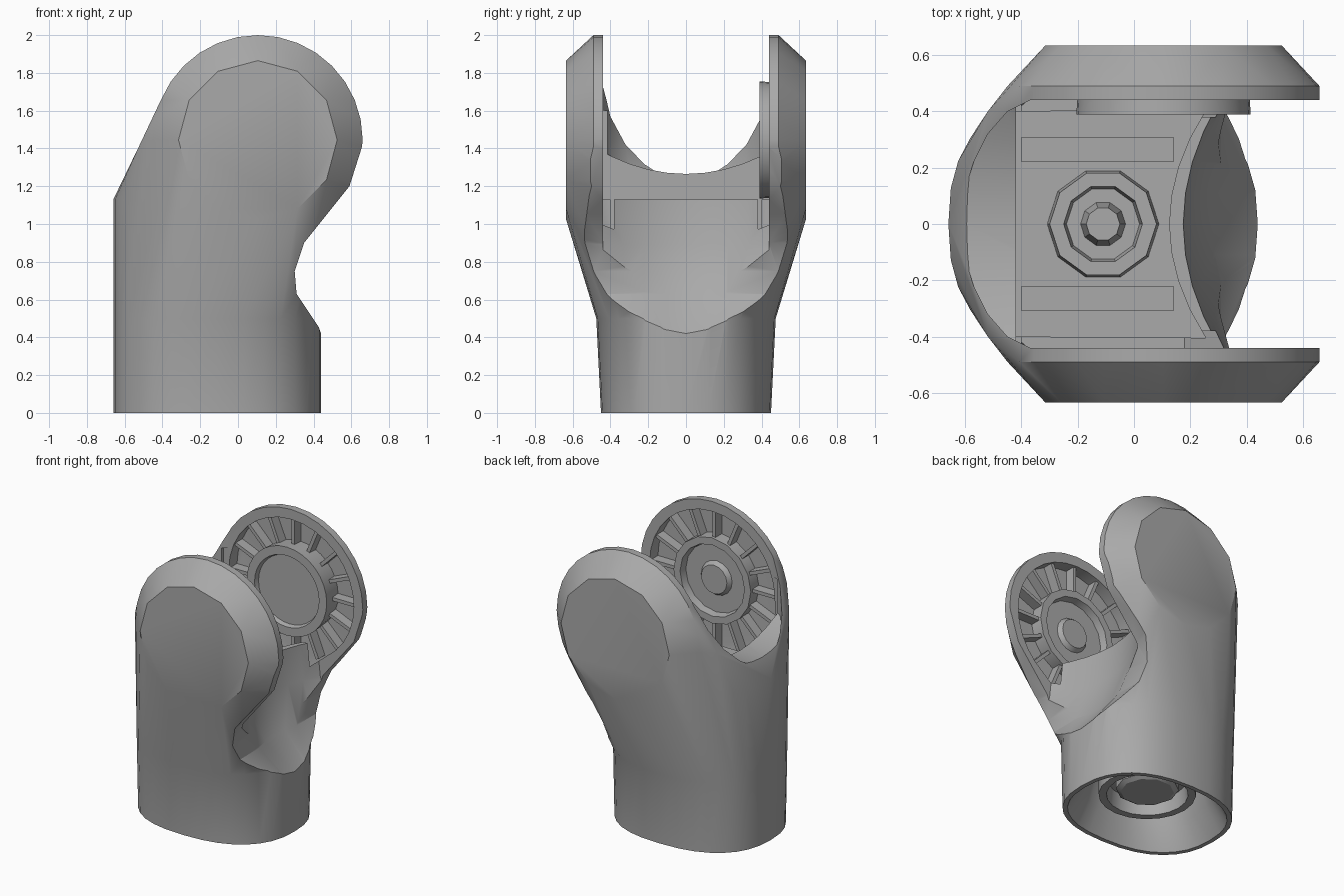
import bpy, bmesh
from math import cos, sin, pi, copysign
from mathutils import Vector

cube = bpy.data.objects.get("Cube")
if cube:
    bpy.data.objects.remove(cube, do_unlink=True)

grey = bpy.data.materials.new("satin_grey")
grey.use_nodes = True
grey.diffuse_color = (0.4, 0.4, 0.4, 1)
grey.node_tree.nodes["Principled BSDF"].inputs["Base Color"].default_value = (0.4, 0.4, 0.4, 1)

EAR = (0.105, 1.445)     # pivot axis (x, z)
AXIS = (-0.11, 0.0)      # tube axis (x, y)


def finish(name, bm):
    bmesh.ops.recalc_face_normals(bm, faces=bm.faces[:])
    me = bpy.data.meshes.new(name)
    bm.to_mesh(me)
    bm.free()
    me.materials.append(grey)
    ob = bpy.data.objects.new(name, me)
    bpy.context.collection.objects.link(ob)
    return ob


def loft(name, rings):
    """Skin a stack of equal closed rings and cap both ends."""
    bm = bmesh.new()
    vs = [[bm.verts.new(p) for p in ring] for ring in rings]
    n = len(vs[0])
    for a, b in zip(vs, vs[1:]):
        for i in range(n):
            bm.faces.new((a[i], a[(i + 1) % n], b[(i + 1) % n], b[i]))
    bm.faces.new(vs[0])
    bm.faces.new(vs[-1])
    return finish(name, bm)


def hull(name, pts):
    bm = bmesh.new()
    for p in pts:
        bm.verts.new(p)
    res = bmesh.ops.convex_hull(bm, input=bm.verts[:])
    junk = {g for g in res["geom_interior"] + res["geom_unused"] if isinstance(g, bmesh.types.BMVert)}
    bmesh.ops.delete(bm, geom=list(junk), context="VERTS")
    bmesh.ops.dissolve_limit(bm, angle_limit=0.02, verts=bm.verts[:], edges=bm.edges[:])
    return finish(name, bm)


def oval(z, rx, ry, n=32, power=2.4):
    """Squarish oval around the tube axis."""
    def s(c):
        return copysign(abs(c) ** (2 / power), c)
    return [(AXIS[0] + rx * s(cos(2 * pi * i / n)), ry * s(sin(2 * pi * i / n)), z) for i in range(n)]


def ear_ring(y, r, n=32):
    return [(EAR[0] + r * cos(2 * pi * i / n), y, EAR[1] + r * sin(2 * pi * i / n)) for i in range(n)]


def box(name, x0, x1, y0, y1, z0, z1):
    return loft(name, [[(x0, y0, z), (x1, y0, z), (x1, y1, z), (x0, y1, z)] for z in (z0, z1)])


def combine(target, tool, op="DIFFERENCE"):
    tool.hide_render = True
    mod = target.modifiers.new(op, "BOOLEAN")
    mod.operation, mod.object, mod.solver = op, tool, "EXACT"
    bpy.context.view_layer.objects.active = target
    bpy.ops.object.modifier_apply(modifier=mod.name)
    bpy.data.objects.remove(tool, do_unlink=True)


# Tube base blended into the wide forked head
body = loft("forked_housing", [oval(0, 0.55, 0.45), oval(0.5, 0.55, 0.475), oval(0.6, 0.53, 0.46)])
head = oval(0.5, 0.55, 0.475) + [p for p in oval(1.13, 0.55, 0.5) if p[0] < AXIS[0]]
for s in (-1, 1):
    head += ear_ring(s * 0.635, 0.42, 12) + ear_ring(s * 0.49, 0.555) + [(-0.52, s * 0.4, 1.42)]
combine(body, hull("head", head), "UNION")

# Waist notch under the ears
waist = [(0.45, 0.42), (0.31, 0.63), (0.30, 0.75), (0.35, 0.9), (0.47, 1.05), (0.59, 1.2),
         (0.66, 1.42), (0.95, 1.42), (0.95, 0.42)]
combine(body, loft("waist_cut", [[(x, y, z) for x, z in waist] for y in (-0.9, 0.9)]))


# Hollowed clearance scoop between the ears
def arc(x0, z):
    return [(x0 + 0.13 * (t / 4) ** 2, 0.11 * t, z) for t in range(-4, 5)]


combine(body, loft("scoop_cut", [arc(x, z) + [(1.2, 0.44, z), (1.2, -0.44, z)] for x, z in
        ((0.44, 0.42), (0.28, 0.63), (0.2, 0.89), (0.175, 1.13), (0.17, 1.4))]))

# Open slot between the ears, with a rounded back rim and a dished shelf
half = [(-0.605, 0.11), (-0.57, 0.22), (-0.52, 0.32), (-0.45, 0.40), (-0.37, 0.44), (1.2, 0.44)]
plan = [(-0.62, 0)] + half + [(x, -y) for x, y in reversed(half)]
slot = loft("slot_cut", [[(x, y, z) for x, y in plan] for z in (1.0, 2.3)])
dish = [(0.1 * t, 1.265 + 0.6 * (0.1 * t) ** 2) for t in range(-6, 7)] + [(0.6, 2.5), (-0.6, 2.5)]
combine(slot, loft("dish", [[(x, y, z) for y, z in dish] for x in (-1, 1.5)]), "INTERSECT")
combine(body, slot)
combine(body, box("front_wall_cut", -0.42, 1.2, -0.44, 0.44, 1.13, 1.6))

# Inner well, leaving a thin curved front wall
combine(body, loft("well_cut", [[(x, y * 0.92, z) for x, y, z in arc(0.125, z)]
                                + [(-0.42, 0.4, z), (-0.42, -0.4, z)] for z in (0.76, 1.6)]))

# Recesses inside each ear, running down into the well
for s in (-1, 1):
    low = [(x, s * y, z) for z in (0.88, 1.2) for x, y in
           ((-0.4, 0.38), (-0.4, 0.42), (-0.33, 0.48), (0.18, 0.38), (0.18, 0.52))]
    combine(body, hull("ear_cut", ear_ring(s * 0.38, 0.485) + ear_ring(s * 0.53, 0.485) + low))

# Tapered socket in the underside
combine(body, loft("socket_cut", [oval(-0.05, 0.55, 0.45), oval(0.0, 0.52, 0.42),
                                  oval(0.16, 0.42, 0.36), oval(0.34, 0.36, 0.33)]))


def turned(name, profile, ring):
    """Stack of circles following a (position, radius) profile."""
    return loft(name, [ring(p, r) for p, r in profile])


# Pivot hubs and radial ribs inside the ears
turned("left_hub", [(0.54, 0.3), (0.39, 0.31), (0.39, 0.25), (0.42, 0.24)], ear_ring)
turned("right_hub", [(-0.54, 0.3), (-0.44, 0.3), (-0.44, 0.25), (-0.49, 0.24),
                     (-0.49, 0.12), (-0.46, 0.1)], lambda y, r: ear_ring(y, r, 16))
for s, side in ((1, "left"), (-1, "right")):
    for i in range(16):
        a = 2 * pi * i / 16
        d, t = Vector((cos(a), 0, sin(a))), Vector((-sin(a), 0, cos(a))) * 0.012
        c = Vector((EAR[0], 0, EAR[1]))
        rib = [c + d * r + t * k for r, k in ((0.29, -1), (0.49, -1), (0.49, 1), (0.29, 1))]
        loft(side + "_ear_rib", [[p + Vector((0, s * y, 0)) for p in rib] for y in (0.46, 0.535)])
    # Ledges along the well sides
    box(side + "_ledge", -0.4, 0.14, s * 0.22, s * 0.31, 0.74, 1.08)


def tube_ring(z, r, n=10):
    return [(AXIS[0] + r * cos(2 * pi * i / n), r * sin(2 * pi * i / n), z) for i in range(n)]


# Shaft fittings in the well and in the socket
turned("well_shaft", [(0.74, 0.2), (0.88, 0.19), (0.88, 0.14), (0.82, 0.13), (0.82, 0.08), (0.92, 0.06)], tube_ring)
turned("socket_ring", [(0.36, 0.31), (0.14, 0.31), (0.14, 0.26), (0.25, 0.25)], lambda z, r: tube_ring(z, r, 20))
turned("socket_disc", [(0.36, 0.2), (0.18, 0.2), (0.16, 0.17)], tube_ring)

# Smooth shading with crisp edges
for ob in bpy.context.scene.objects:
    ob.select_set(ob.type == "MESH")
bpy.context.view_layer.objects.active = body
bpy.ops.object.shade_smooth_by_angle(angle=0.5)
